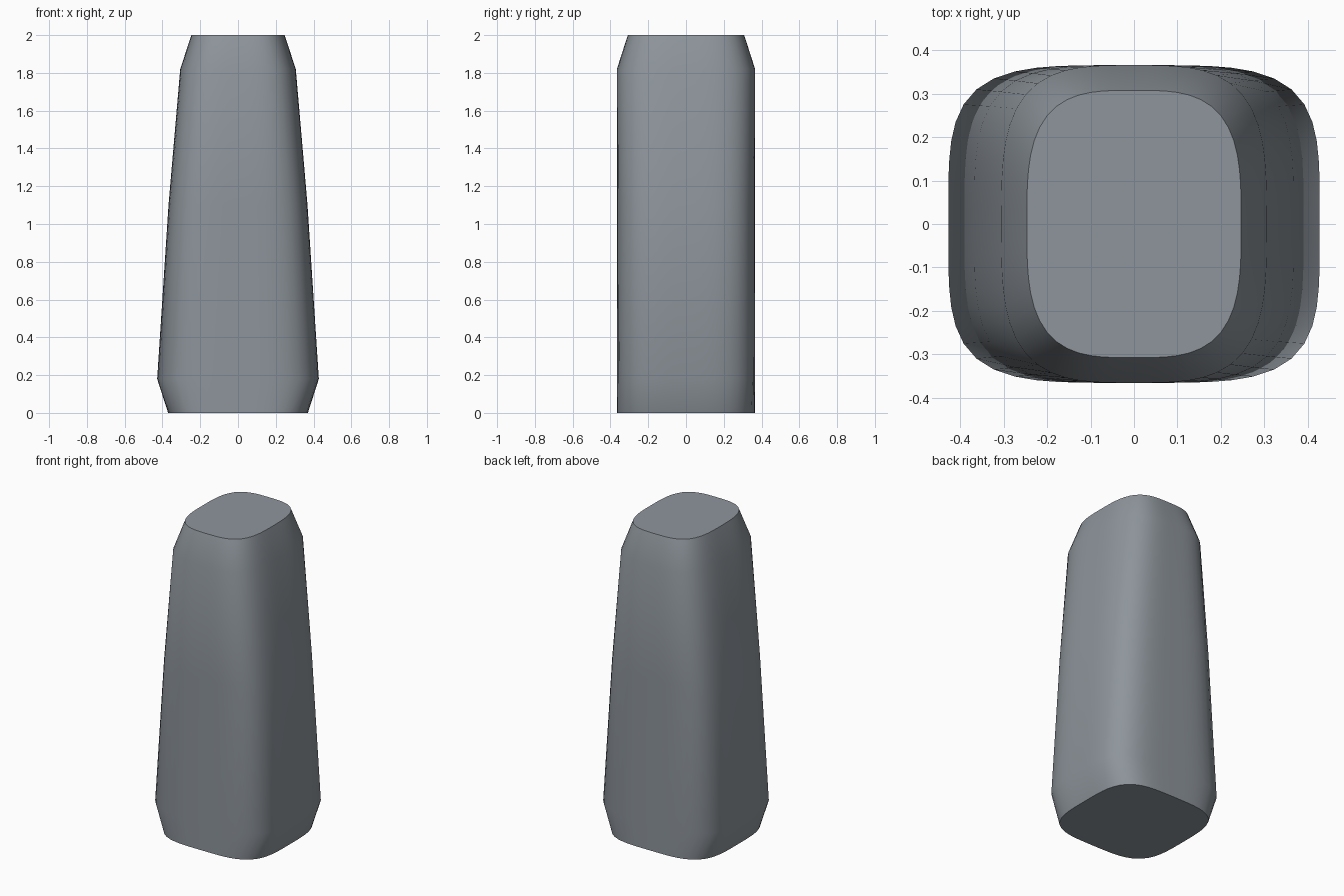
import bpy, bmesh, math

cube = bpy.data.objects.get("Cube")
if cube:
    bpy.data.objects.remove(cube, do_unlink=True)

SEGMENTS = 64
# Cross-sections: height, half width, half depth, corner squareness
SECTIONS = [
    (0.00, 0.37, 0.366, 3.75),
    (0.18, 0.428, 0.366, 4.2),
    (1.10, 0.368, 0.366, 3.8),
    (1.82, 0.306, 0.366, 3.4),
    (2.00, 0.247, 0.308, 3.3),
]


def rounded(value, power):
    return math.copysign(abs(value) ** (2 / power), value)


def make_ring(bm, z, half_x, half_y, power):
    """Rounded-rectangle ring, with points spaced evenly by direction."""
    ring = []
    for i in range(SEGMENTS):
        a = math.tau * i / SEGMENTS
        c, s = math.cos(a), math.sin(a)
        r = (abs(c) ** power + abs(s) ** power) ** (-1 / power)
        ring.append(bm.verts.new((half_x * r * c, half_y * r * s, z)))
    return ring


# Grey surface
grey = bpy.data.materials.new("slate_grey")
grey.use_nodes = True
colour = (0.27, 0.30, 0.33, 1)
grey.diffuse_color = colour
grey.node_tree.nodes["Principled BSDF"].inputs["Base Color"].default_value = colour

# Tapered body lofted through the sections
bm = bmesh.new()
rings = [make_ring(bm, *section) for section in SECTIONS]
for low, high in zip(rings, rings[1:]):
    for i in range(SEGMENTS):
        j = (i + 1) % SEGMENTS
        bm.faces.new((low[i], low[j], high[j], high[i]))

# Flat end caps
bm.faces.new(rings[0][::-1])
bm.faces.new(rings[-1])
bmesh.ops.recalc_face_normals(bm, faces=bm.faces[:])

mesh = bpy.data.meshes.new("tapered_body")
bm.to_mesh(mesh)
bm.free()
mesh.materials.append(grey)
body = bpy.data.objects.new("tapered_body", mesh)
bpy.context.collection.objects.link(body)

# Smooth sides with crisp cap edges
bpy.ops.object.select_all(action="DESELECT")
body.select_set(True)
bpy.context.view_layer.objects.active = body
bpy.ops.object.shade_smooth_by_angle(angle=math.radians(40))
